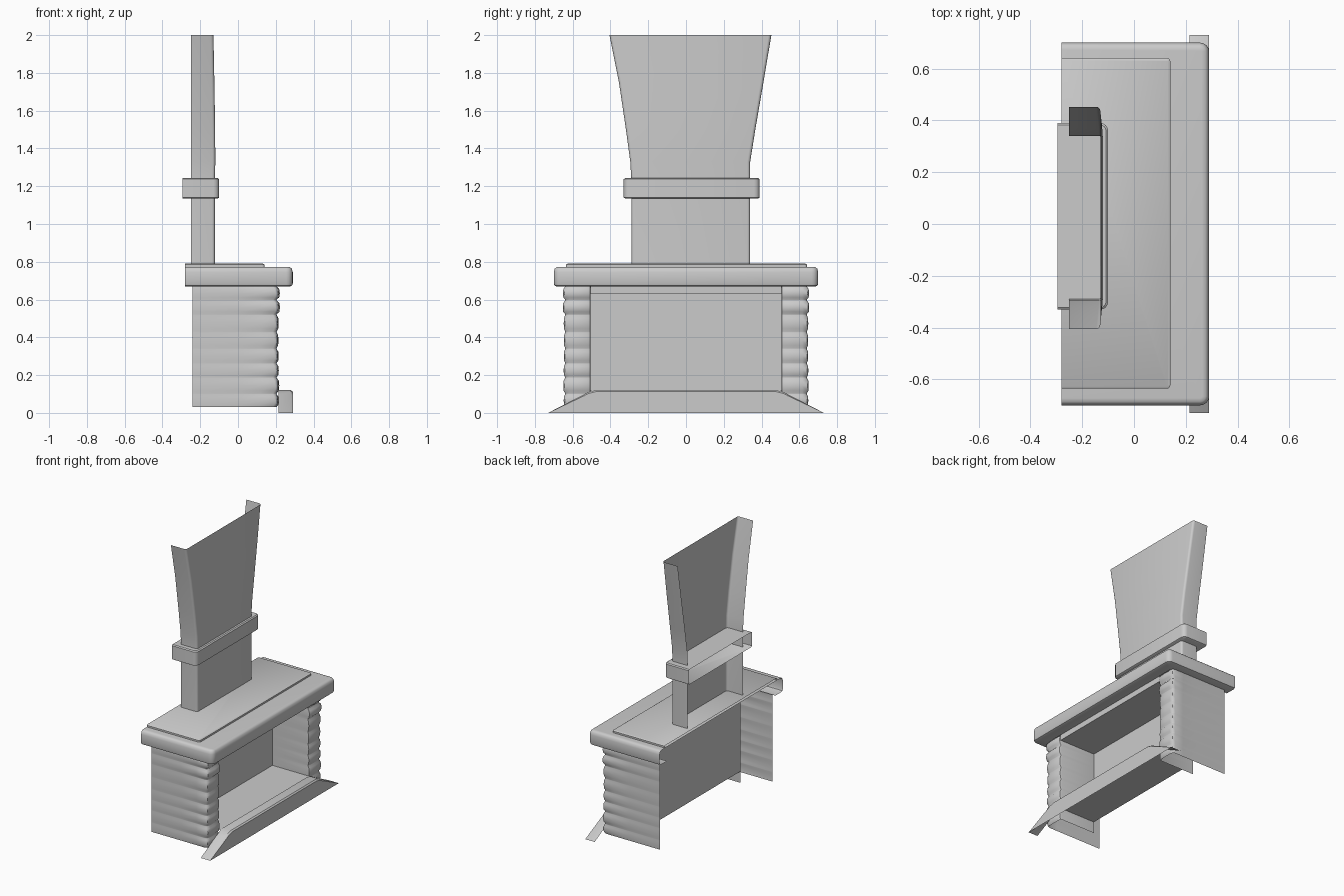
import bpy, math, random
from math import cos, sin, pi

random.seed(4)
if "Cube" in bpy.data.objects:
    bpy.data.objects.remove(bpy.data.objects["Cube"])


def add_mesh(name, verts, faces, angle=35):
    mesh = bpy.data.meshes.new(name)
    mesh.from_pydata(verts, [], faces)
    mesh.update()
    obj = bpy.data.objects.new(name, mesh)
    bpy.context.collection.objects.link(obj)
    bpy.ops.object.select_all(action="DESELECT")
    obj.select_set(True)
    bpy.context.view_layer.objects.active = obj
    bpy.ops.object.shade_smooth_by_angle(angle=math.radians(angle))
    return obj


def loft(name, rings, top=False, bottom=False, angle=35):
    """Skin a stack of open outlines; optional flat caps close the ends."""
    n = len(rings[0])
    verts = [p for ring in rings for p in ring]
    faces = []
    for k in range(len(rings) - 1):
        for i in range(n - 1):
            a = k * n + i
            faces.append((a, a + 1, a + 1 + n, a + n))
    if top:
        faces.append(tuple(range(len(verts) - n, len(verts))))
    if bottom:
        faces.append(tuple(reversed(range(n))))
    return add_mesh(name, verts, faces, angle)


def u_outline(back, front, y0, y1, z, r, steps=4):
    """Three-sided outline, open at the back, with rounded front corners."""
    pts = [(back, y0, z)]
    for cy, start in ((y0 + r, -pi / 2), (y1 - r, 0)):
        for s in range(steps + 1):
            a = start + s * pi / 2 / steps
            pts.append((front - r + r * cos(a), cy + r * sin(a), z))
    return pts + [(back, y1, z)]


def slab(name, back, front, y0, y1, profile, r, **caps):
    """Rounded slab: the profile lists (height, inset) pairs."""
    rings = [u_outline(back, front - d, y0 + d, y1 - d, z, max(r - d, 0.006))
             for z, d in profile]
    return loft(name, rings, **caps)


def mirror_y(obj):
    mod = obj.modifiers.new("Mirror", "MIRROR")
    mod.use_axis = (False, True, False)
    mod.use_mirror_merge = False


# Stone pillar with its outer side wall and inner firebox wall
BACK, FIRE_BACK, FACE, OUTER, INNER = -0.24, -0.08, 0.205, 0.64, 0.505
rows = 8
heights = [0.03 + 0.64 * (k + random.uniform(-0.15, 0.15)) / rows for k in range(rows + 1)]
heights[0], heights[-1] = 0.03, 0.67
rings = []
for k in range(rows):
    size = random.uniform(0.006, 0.013)
    for t, swell in ((0.03, 0), (0.2, 0.8), (0.5, 1), (0.8, 0.8), (0.97, 0)):
        z = heights[k] + t * (heights[k + 1] - heights[k])
        b = size * swell
        f = FACE + b
        rings.append([
            (BACK, -OUTER, z), (0.0, -OUTER - b * 0.3, z), (0.12, -OUTER - b * 0.6, z),
            (f - 0.02, -OUTER - b, z), (f - 0.005, -OUTER - b + 0.007, z),
            (f, -OUTER + 0.025, z), (f + b * 0.4, -0.57, z), (f, -INNER - 0.02, z),
            (f - 0.006, -INNER - 0.004, z), (f - 0.02, -INNER, z), (FIRE_BACK, -INNER, z)])
mirror_y(loft("stone_pillar", rings, angle=50))

# Firebox: a sheet running floor, back wall, ceiling and lintel
FLOOR, CEILING = 0.115, 0.63
sheet = [(0.22, FLOOR), (FIRE_BACK, FLOOR), (FIRE_BACK, CEILING),
         (FACE, CEILING), (FACE, 0.67)]
verts = [(x, y, z) for x, z in sheet for y in (-INNER, INNER)]
add_mesh("firebox", verts, [(2 * i, 2 * i + 1, 2 * i + 3, 2 * i + 2)
                            for i in range(len(sheet) - 1)])

# Hearth step with sloping ends and a softened front edge
half = [(0.73, 0.0), (0.54, 0.098), (0.515, 0.111), (0.48, 0.12)]
edge = [(-y, z) for y, z in half] + half[::-1]
n = len(edge)
verts = []
for x, drop in ((0.215, 0), (0.28, 0), (0.29, 0.008)):
    verts += [(x, y, max(z - drop, 0)) for y, z in edge]
faces = [(r * n + i, (r + 1) * n + i, (r + 1) * n + i + 1, r * n + i + 1)
         for r in range(2) for i in range(n - 1)]
faces.append(tuple(reversed(range(2 * n, 3 * n))))
add_mesh("hearth", verts, faces)

# Mantel shelf with a rounded rim, and the thin raised panel on top
slab("mantel", -0.28, 0.29, -0.70, 0.70,
     [(0.67, 0.085), (0.67, 0.014), (0.674, 0.004), (0.685, 0), (0.745, 0),
      (0.763, 0.005), (0.771, 0.014), (0.773, 0.028)], 0.035, top=True)
slab("mantel_panel", -0.28, 0.14, -0.635, 0.64,
     [(0.772, 0), (0.785, 0), (0.79, 0.008)], 0.012, top=True)

# Chimney: straight shaft, then a flared hood, open at back and top
levels = [(0.78, -0.288, 0.34, -0.122), (1.24, -0.29, 0.34, -0.122),
          (1.33, -0.295, 0.34, -0.12), (1.5, -0.318, 0.367, -0.121),
          (1.75, -0.355, 0.41, -0.125), (2.0, -0.405, 0.452, -0.13)]
loft("chimney", [u_outline(-0.25, f, y0, y1, z, 0.016) for z, y0, y1, f in levels])

# Collar band around the shaft
slab("chimney_collar", -0.295, -0.10, -0.33, 0.39,
     [(1.135, 0.008), (1.14, 0), (1.237, 0), (1.243, 0.008)], 0.03,
     top=True, bottom=True)
